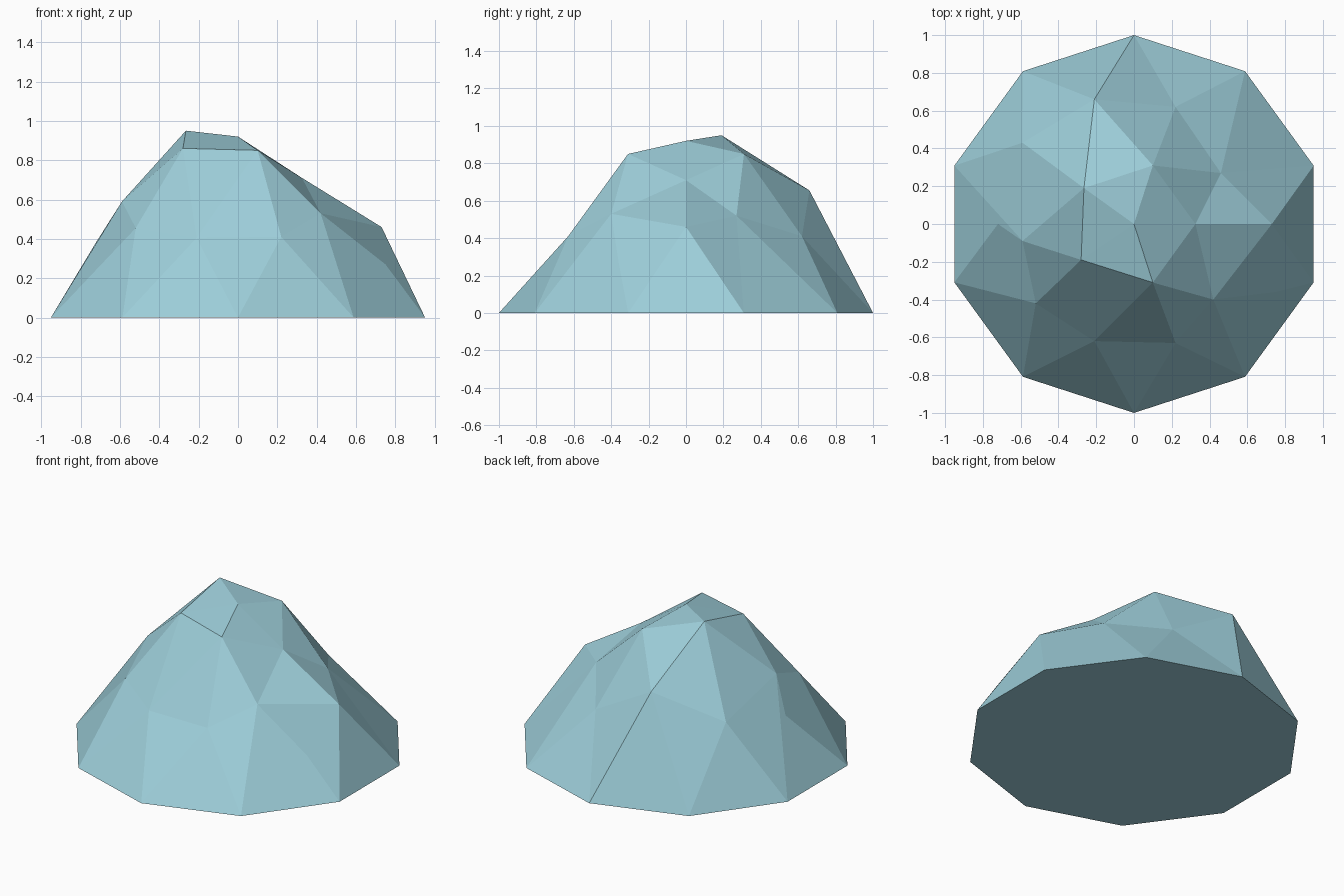
import bpy, bmesh, math
from mathutils import Vector

if "Cube" in bpy.data.objects:
    bpy.data.objects.remove(bpy.data.objects["Cube"])

stone = bpy.data.materials.new("pale blue stone")
stone.diffuse_color = (0.34, 0.62, 0.70, 1.0)
stone.use_nodes = True
stone.node_tree.nodes["Principled BSDF"].inputs["Base Color"].default_value = stone.diffuse_color

# Half icosphere: the equator is the ten-sided foot of the rock
bm = bmesh.new()
bmesh.ops.create_icosphere(bm, subdivisions=2, radius=1.0)
bmesh.ops.delete(bm, geom=[v for v in bm.verts if v.co.z < -0.1], context='VERTS')

# Each ring: sphere radius, sphere height, first angle, then chipped positions every 72 degrees
rings = [
    (0.526, 0.851, 0, [(0.325, 0, 0.71), (0.10, 0.31, 0.85), (-0.265, 0.19, 0.95),
                       (-0.28, -0.19, 0.86), (0.10, -0.31, 0.85)]),
    (0.894, 0.447, 0, [(0.73, 0, 0.46), (0.22, 0.62, 0.41), (-0.59, 0.43, 0.47),
                       (-0.52, -0.42, 0.455), (0.22, -0.63, 0.41)]),
    (0.851, 0.526, 36, [(0.46, 0.27, 0.52), (-0.21, 0.66, 0.655), (-0.59, -0.09, 0.59),
                        (-0.21, -0.62, 0.405), (0.42, -0.40, 0.53)]),
]


def nearest(p):
    p = Vector(p)
    return min(bm.verts, key=lambda v: (v.co - p).length)


# Chip the rock: find every vertex first, then move them together
moves = [(nearest((0, 0, 1)), (0, 0, 0.92))]
for r, z, start, targets in rings:
    for i, t in enumerate(targets):
        a = math.radians(start + 72 * i)
        moves.append((nearest((r * math.cos(a), r * math.sin(a), z)), t))
for v, t in moves:
    v.co = t

# Two extra chips on the lower flanks
for top, foot, chip in [((0.42, -0.40, 0.53), (0.95, -0.31, 0), (0.75, -0.36, 0.27)),
                        ((-0.59, -0.09, 0.59), (-0.95, -0.31, 0), (-0.72, 0, 0.385))]:
    edge = bm.edges.get((nearest(top), nearest(foot)))
    mid = (edge.verts[0].co + edge.verts[1].co) / 2
    bmesh.ops.subdivide_edges(bm, edges=[edge], cuts=1)
    nearest(mid).co = chip

# Flat underside
bmesh.ops.contextual_create(bm, geom=[e for e in bm.edges if e.is_boundary])
bmesh.ops.recalc_face_normals(bm, faces=bm.faces)
for f in bm.faces:
    f.smooth = False

mesh = bpy.data.meshes.new("rock")
bm.to_mesh(mesh)
bm.free()
mesh.materials.append(stone)
bpy.context.collection.objects.link(bpy.data.objects.new("rock", mesh))
